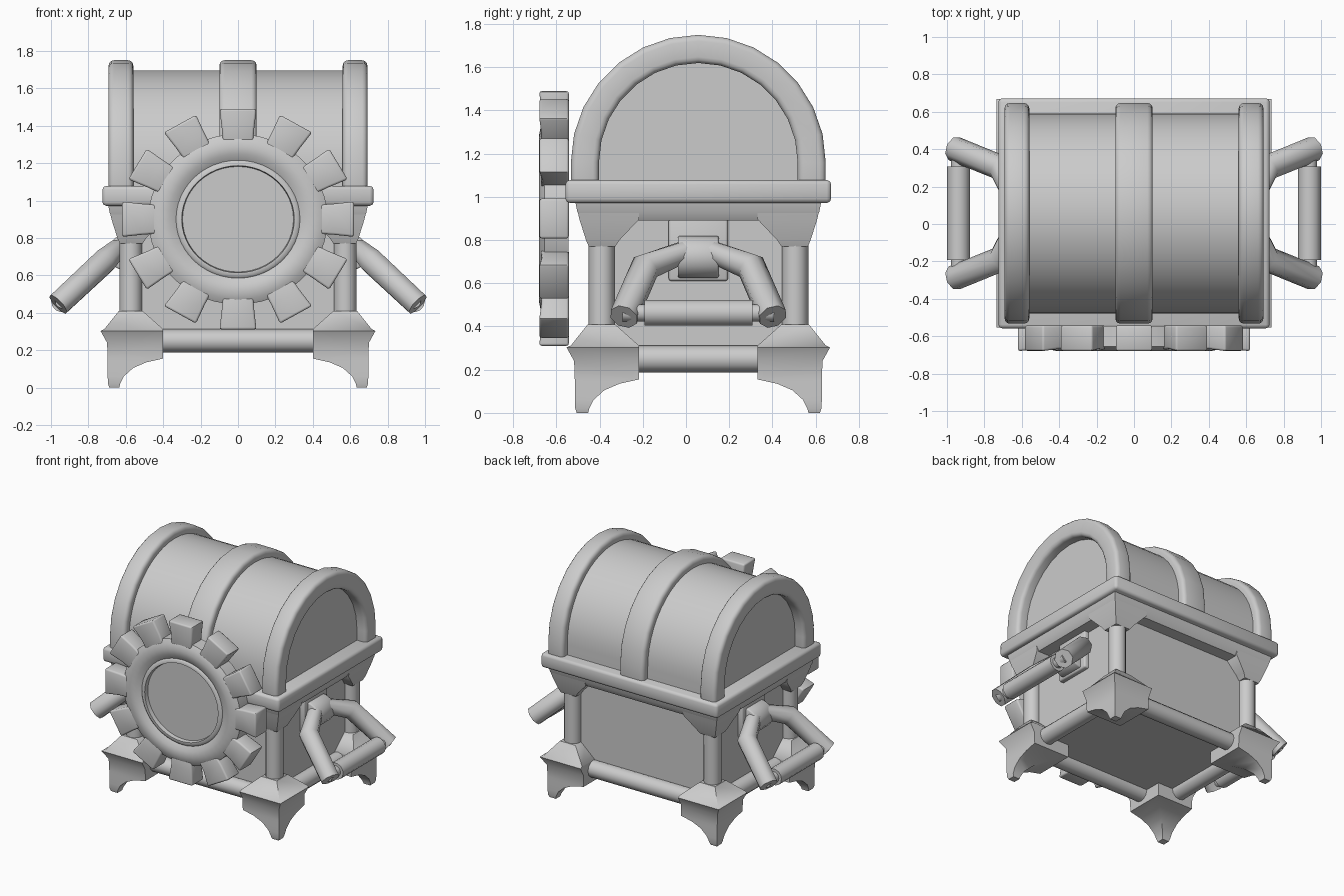
import bpy, bmesh, math
from mathutils import Vector

if "Cube" in bpy.data.objects:
    bpy.data.objects.remove(bpy.data.objects["Cube"])

CY = 0.057  # chest centre in y


def finish(name, bm, bevel=0.0, angle=50, segments=2):
    bmesh.ops.remove_doubles(bm, verts=bm.verts, dist=1e-5)
    bmesh.ops.recalc_face_normals(bm, faces=bm.faces)
    me = bpy.data.meshes.new(name)
    bm.to_mesh(me)
    bm.free()
    ob = bpy.data.objects.new(name, me)
    bpy.context.collection.objects.link(ob)
    bpy.ops.object.select_all(action='DESELECT')
    ob.select_set(True)
    bpy.context.view_layer.objects.active = ob
    if bevel:
        mod = ob.modifiers.new("bevel", 'BEVEL')
        mod.width, mod.segments = bevel, segments
        mod.limit_method, mod.angle_limit = 'ANGLE', math.radians(40)
        bpy.ops.object.modifier_apply(modifier="bevel")
    bpy.ops.object.shade_smooth_by_angle(angle=math.radians(angle))
    return ob


def loft(name, rings, cap=True, loop=False, **kw):
    bm = bmesh.new()
    vs = [[bm.verts.new(p) for p in r] for r in rings]
    n = len(rings[0])
    for a, b in zip(vs, vs[1:] + ([vs[0]] if loop else [])):
        for i in range(n):
            j = (i + 1) % n
            bm.faces.new((a[i], a[j], b[j], b[i]))
    if cap and not loop:
        bm.faces.new(vs[0])
        bm.faces.new(vs[-1])
    return finish(name, bm, **kw)


def rect(x0, x1, y0, y1, z):
    return [(x0, y0, z), (x1, y0, z), (x1, y1, z), (x0, y1, z)]


def box(name, x0, x1, y0, y1, z0, z1, **kw):
    return loft(name, [rect(x0, x1, y0, y1, z0), rect(x0, x1, y0, y1, z1)], **kw)


def tube(name, pts, radii, sides=10, turn=0.0, **kw):
    """Sweep a polygon along a short path, mitred at the bends."""
    pts = [Vector(p) for p in pts]
    side = None
    rings = []
    for i, p in enumerate(pts):
        d = (pts[min(i + 1, len(pts) - 1)] - pts[max(i - 1, 0)]).normalized()
        ref = Vector((0, 0, 1)) if abs(d.z) < 0.9 else Vector((1, 0, 0))
        side = d.cross(ref if side is None else side.cross(d)).normalized() if side is None \
            else (side - d * side.dot(d)).normalized()
        up = d.cross(side)
        rings.append([p + radii[i] * (side * math.cos(t) + up * math.sin(t))
                      for t in (turn + k * math.tau / sides for k in range(sides))])
    return loft(name, rings, **kw)


def arch(r, x, segs=14, spring=1.16, base=1.0):
    """Stilted half-circle outline in the yz plane."""
    pts = [(x, CY + r, base)]
    pts += [(x, CY + r * math.cos(math.pi * k / segs), spring + r * math.sin(math.pi * k / segs))
            for k in range(segs + 1)]
    return pts + [(x, CY - r, base)]


# Lower body and raised rim
box("chest_body", -0.565, 0.565, CY - 0.445, CY + 0.445, 0.25, 1.0)
box("rim", -0.725, 0.725, CY - 0.615, CY + 0.615, 0.972, 1.078, bevel=0.02)
loft("rim_underside", [rect(-h, h, CY - h + 0.125, CY + h - 0.125, z)
                       for h, z in ((0.66, 0.89), (0.685, 0.93), (0.695, 0.98))])

# Barrel lid
loft("lid_barrel", [arch(0.535, -0.615, 24), arch(0.535, 0.615, 24)])


# Hoops over the lid
def hoop(name, x0, x1, r_in, r_out):
    arcs = [arch(r_in, x0), arch(r_out, x0), arch(r_out, x1), arch(r_in, x1)]
    loft(name, [list(s) for s in zip(*arcs)], bevel=0.028, segments=3, angle=60)


hoop("middle_hoop", -0.1, 0.1, 0.48, 0.59)
for s, tag in ((-1, "left"), (1, "right")):
    hoop(tag + "_hoop", *sorted((s * 0.56, s * 0.692)), 0.46, 0.59)

# Bottom rails
for s, tag in ((-1, "a"), (1, "b")):
    tube("long_rail_" + tag, [(-0.5, CY + s * 0.46, 0.25), (0.5, CY + s * 0.46, 0.25)],
         [0.062] * 2, sides=12)
    tube("short_rail_" + tag, [(s * 0.585, CY - 0.38, 0.25), (s * 0.585, CY + 0.38, 0.25)],
         [0.062] * 2, sides=12)

# Corners: foot, flange cap, post and bracket
FOOT = ((0.635, 0.688, 0.0), (0.63, 0.695, 0.02), (0.61, 0.697, 0.06), (0.56, 0.697, 0.105),
        (0.49, 0.697, 0.135), (0.40, 0.697, 0.155), (0.40, 0.70, 0.24), (0.40, 0.735, 0.303))
CAP = ((0.40, 0.735, 0.303), (0.40, 0.715, 0.312), (0.51, 0.637, 0.41))
BRACKET = ((0.51, 0.632, 0.77), (0.49, 0.645, 0.80), (0.40, 0.675, 0.895), (0.40, 0.695, 0.98))
for sx in (-1, 1):
    for sy in (-1, 1):
        for name, prof in (("foot", FOOT), ("foot_cap", CAP), ("rim_bracket", BRACKET)):
            loft(name, [rect(sx * a, sx * b, CY + sy * (a - 0.125), CY + sy * (b - 0.125), z)
                        for a, b, z in prof])
        px, py = sx * 0.573, CY + sy * 0.448
        tube("corner_post", [(px, py, 0.38), (px, py, 0.82)], [0.061] * 2, sides=12)

# Carry handles, hanging out at a slant
for s, tag in ((-1, "left_"), (1, "right_")):
    box(tag + "handle_plate", *sorted((s * 0.54, s * 0.60)), CY - 0.137, CY + 0.137, 0.61, 0.9,
        bevel=0.012)
    tube(tag + "handle_hub", [(s * 0.595, CY - 0.095, 0.722), (s * 0.595, CY + 0.095, 0.722)],
         [0.1] * 2, sides=14, bevel=0.01)

    def slant(y, z):
        return (s * (0.945 + (0.46 - z) * 1.07), CY + y, z)
    for sy in (-1, 1):
        tube(tag + "handle_arm", [slant(sy * 0.06, 0.748), slant(sy * 0.245, 0.675),
                                  slant(sy * 0.345, 0.445)],
             [0.052, 0.07, 0.068], sides=8, turn=math.pi / 8)
    grip = ((-0.35, 0.04), (-0.25, 0.04), (-0.25, 0.061), (0.25, 0.061), (0.25, 0.04), (0.35, 0.04))
    loft(tag + "handle_grip", [[(s * 0.938 + r * math.cos(k * math.tau / 14), CY + y,
                                 0.463 + r * math.sin(k * math.tau / 14)) for k in range(14)]
                               for y, r in grip])

# Gear-shaped front lock
GZ, SX, SZ = 0.9, 1.02, 0.97


def polar(r, t, y, off=0.0):
    c, sn = math.cos(t), math.sin(t)
    return (SX * (r * c - off * sn), y, GZ + SZ * (r * sn + off * c))


RING = ((0.28, -0.545), (0.47, -0.545), (0.47, -0.655), (0.44, -0.672), (0.40, -0.68),
        (0.36, -0.675), (0.325, -0.655), (0.315, -0.665), (0.295, -0.665), (0.29, -0.63))
loft("gear_ring", [[polar(r, k * math.tau / 48, y) for r, y in RING] for k in range(48)], loop=True)
loft("gear_face", [[polar(0.3, k * math.tau / 48, y) for k in range(48)] for y in (-0.55, -0.635)])
for k in range(12):
    t = k * math.tau / 12
    loft("gear_tooth", [[polar(r, t, -0.542, -w), polar(r, t, -0.542, w),
                         polar(r, t, f, w), polar(r, t, f, -w)]
                        for r, w, f in ((0.43, 0.08, -0.672), (0.5, 0.085, -0.668),
                                        (0.608, 0.097, -0.68))],
         bevel=0.012)
